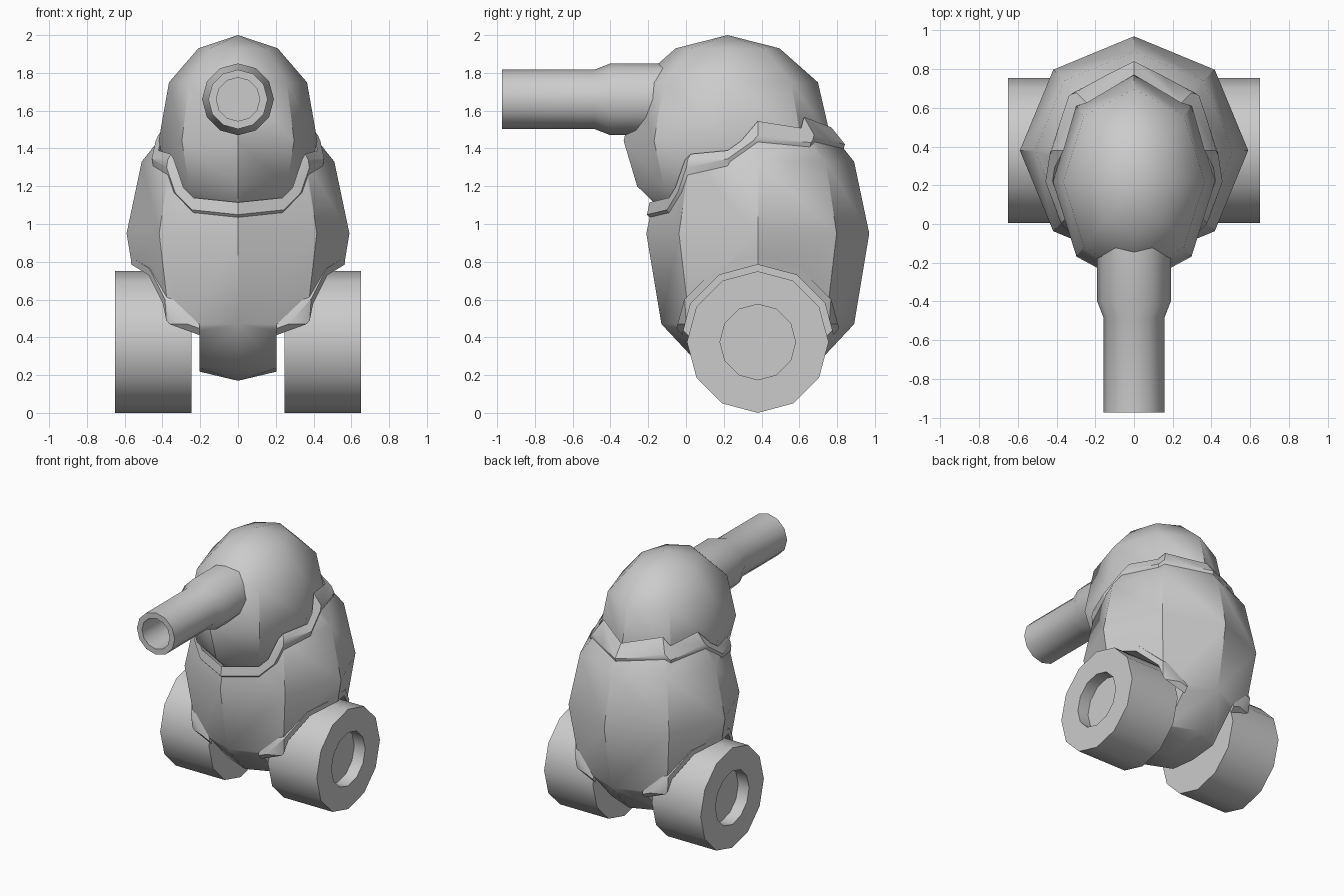
import bpy, bmesh
from math import pi, cos, sin, radians
from mathutils import Matrix, Vector

if "Cube" in bpy.data.objects:
    bpy.data.objects.remove(bpy.data.objects["Cube"])


def lathe(name, profile, n, loc=(0, 0, 0), rot=None, scale=(1, 1, 1)):
    """Spin (radius, height) points; profiles without poles close into a ring."""
    bm = bmesh.new()
    rings = []
    for r, z in profile:
        if r == 0:
            rings.append([bm.verts.new((0, 0, z))])
        else:
            rings.append([bm.verts.new((r * cos(2 * pi * i / n), r * sin(2 * pi * i / n), z))
                          for i in range(n)])
    if profile[0][0] > 0:
        rings.append(rings[0])
    for a, b in zip(rings, rings[1:]):
        for i in range(n):
            j = (i + 1) % n
            quad = [a[i % len(a)], a[j % len(a)], b[j % len(b)], b[i % len(b)]]
            bm.faces.new(list(dict.fromkeys(quad)))
    mat = Matrix.Translation(Vector(loc)) @ (rot or Matrix()) @ Matrix.Diagonal((*scale, 1))
    bmesh.ops.transform(bm, matrix=mat, verts=bm.verts)
    bmesh.ops.recalc_face_normals(bm, faces=bm.faces)
    mesh = bpy.data.meshes.new(name)
    bm.to_mesh(mesh)
    bm.free()
    ob = bpy.data.objects.new(name, mesh)
    bpy.context.collection.objects.link(ob)
    return ob


def activate(ob):
    bpy.ops.object.select_all(action='DESELECT')
    ob.select_set(True)
    bpy.context.view_layer.objects.active = ob


def carve(ob, cutter, op='DIFFERENCE'):
    """Apply a boolean and drop the cutter."""
    activate(ob)
    m = ob.modifiers.new("carve", 'BOOLEAN')
    m.operation, m.object, m.solver = op, cutter, 'EXACT'
    bpy.ops.object.modifier_apply(modifier=m.name)
    bpy.data.objects.remove(cutter)


def smooth(ob, angle=40):
    activate(ob)
    bpy.ops.object.shade_smooth_by_angle(angle=radians(angle))


HEAD = [(0, .56), (.5, .49), (.87, .31), (1, 0), (.87, -.24), (.5, -.44), (0, -.51)]
BODY = [(0, .78), (.295, .65), (.51, .38), (.59, 0), (.51, -.48), (.295, -.71), (0, -.78)]
FLARE = [(0, 0), (.58, 0), (.535, -.48), (.32, -.73), (0, -.81)]


def head_shape(name, s=1):
    return lathe(name, HEAD, 8, (0, .22, 1.44), scale=(.42 * s, .55 * s, s))


def body_shape(name, s=1, profile=BODY):
    return lathe(name, profile, 8, (0, .38, .95), scale=(s, s, s))


def side_lathe(name, profile, side):
    """12-sided part on the wheel axle, pointing to one side."""
    return lathe(name, profile, 12, (0, .38, .375), Matrix.Rotation(side * pi / 2, 4, 'Y'))


# Faceted egg head
smooth(head_shape("head"))

# Body with a socket for the head and wells for the wheels
body = body_shape("body")
carve(body, head_shape("socket_cutter", 1.03))
for side in (-1, 1):
    carve(body, side_lathe("well_cutter", [(0, .205), (.41, .205), (.41, .8), (0, .8)], side))
smooth(body)

# Raised collar around the socket
collar = head_shape("collar", 1.14)
carve(collar, head_shape("inner_cutter", 1.03))
carve(collar, body_shape("outer_limit", 1.03), 'INTERSECT')
carve(collar, body_shape("core_cutter", .97))
smooth(collar, 30)

for side, label in ((-1, "left"), (1, "right")):
    # Raised lip around the wheel well
    lip = side_lathe(label + "_wheel_arch", [(.41, .205), (.45, .205), (.45, .8), (.41, .8)], side)
    carve(lip, body_shape("outer_limit", 1, FLARE), 'INTERSECT')
    carve(lip, body_shape("core_cutter", .97))
    smooth(lip, 30)
    # Wheel with a recessed hub
    smooth(side_lathe(label + "_wheel", [(0, .245), (.375, .245), (.375, .65), (.2, .65),
                                         (.2, .56), (0, .56)], side))

# Hollow stepped barrel pointing forward
barrel = lathe("barrel", [(0, -.05), (.19, -.05), (.19, .40), (.157, .485), (.157, .975),
                          (.115, .975), (.115, .55), (0, .55)], 12, (0, 0, 1.66),
               Matrix.Rotation(pi / 2, 4, 'X'))
smooth(barrel, 32)
